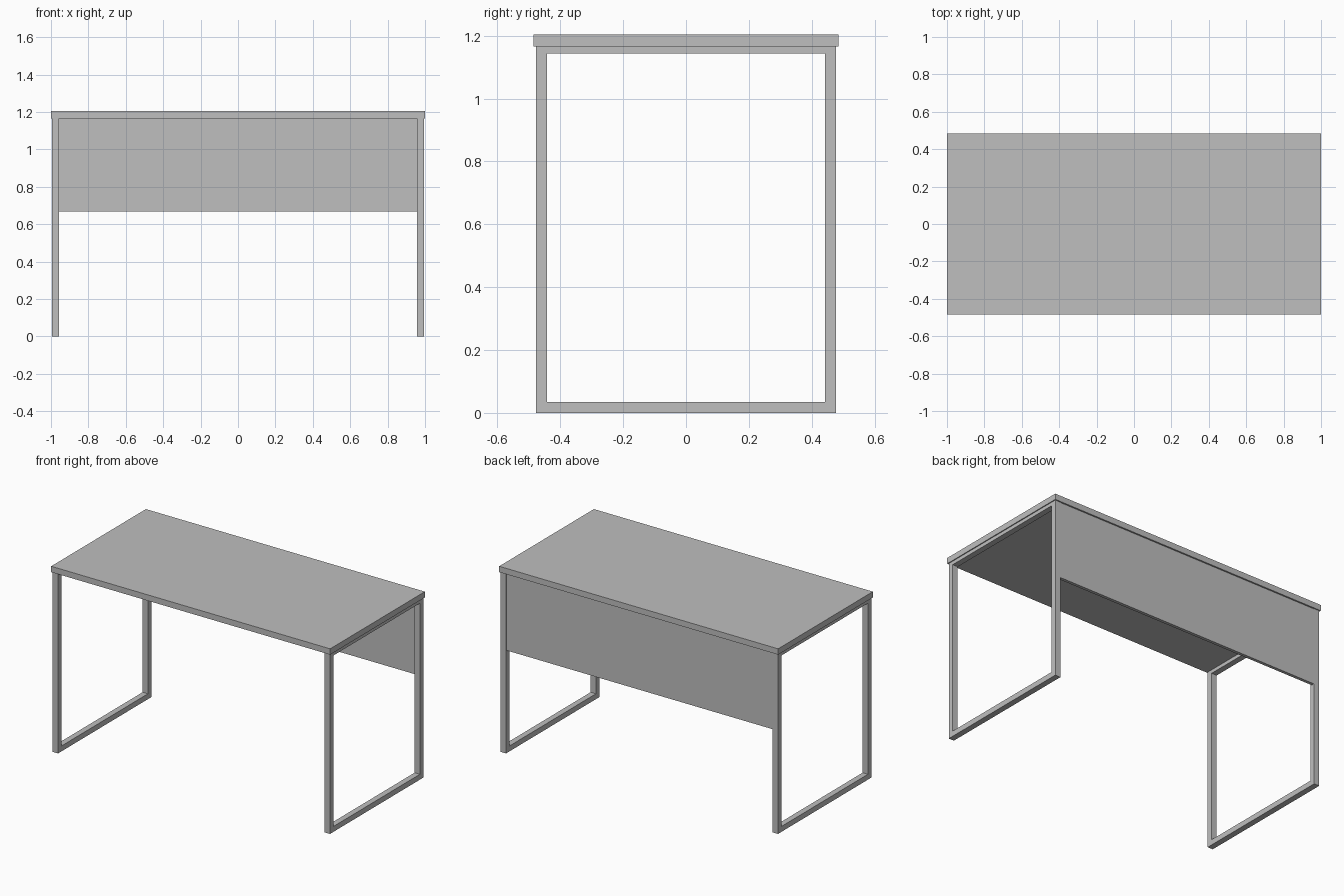
import bpy
import bmesh
from mathutils import Vector

default = bpy.data.objects.get("Cube")
if default:
    bpy.data.objects.remove(default, do_unlink=True)

# Single grey finish
grey = bpy.data.materials.new("plain grey")
grey.use_nodes = True
COLOR = (0.52, 0.52, 0.52, 1)
grey.diffuse_color = COLOR
grey.node_tree.nodes["Principled BSDF"].inputs["Base Color"].default_value = COLOR

# Main dimensions
TOP_Z, UNDER_Z = 1.204, 1.166
HALF_X, HALF_Y = 1.0, 0.485
LEG_OUT, LEG_IN = 0.994, 0.956
FRAME_Y = 0.478
TUBE = 0.035
RAIL_Z = 1.143
PANEL_Z = 0.667


def finish(name, bm):
    bmesh.ops.recalc_face_normals(bm, faces=bm.faces)
    mesh = bpy.data.meshes.new(name)
    bm.to_mesh(mesh)
    bm.free()
    mesh.materials.append(grey)
    obj = bpy.data.objects.new(name, mesh)
    bpy.context.collection.objects.link(obj)
    return obj


def box(name, low, high):
    low, high = Vector(low), Vector(high)
    bm = bmesh.new()
    bmesh.ops.create_cube(bm, size=1)
    for v in bm.verts:
        v.co = (low + high) / 2 + v.co * (high - low)
    return finish(name, bm)


def loop_frame(name, x0, x1):
    """Closed rectangular tube frame, extruded along x."""
    bm = bmesh.new()

    def ring(y, z0, z1):
        return [bm.verts.new((x0, *p)) for p in ((-y, z0), (y, z0), (y, z1), (-y, z1))]

    outer = ring(FRAME_Y, 0, UNDER_Z)
    inner = ring(FRAME_Y - TUBE, TUBE, RAIL_Z)
    for i in range(4):
        j = (i + 1) % 4
        bm.faces.new((outer[i], outer[j], inner[j], inner[i]))
    extruded = bmesh.ops.extrude_face_region(bm, geom=bm.faces[:], use_keep_orig=True)
    moved = [e for e in extruded["geom"] if isinstance(e, bmesh.types.BMVert)]
    bmesh.ops.translate(bm, verts=moved, vec=(x1 - x0, 0, 0))
    return finish(name, bm)


# Desktop
box("desktop", (-HALF_X, -HALF_Y, UNDER_Z), (HALF_X, HALF_Y, TOP_Z))

# Leg frames
loop_frame("left_leg_frame", LEG_IN, LEG_OUT)
loop_frame("right_leg_frame", -LEG_OUT, -LEG_IN)

# Modesty panel between the rear legs
box("modesty_panel", (-LEG_IN, 0.455, PANEL_Z), (LEG_IN, 0.475, UNDER_Z))
